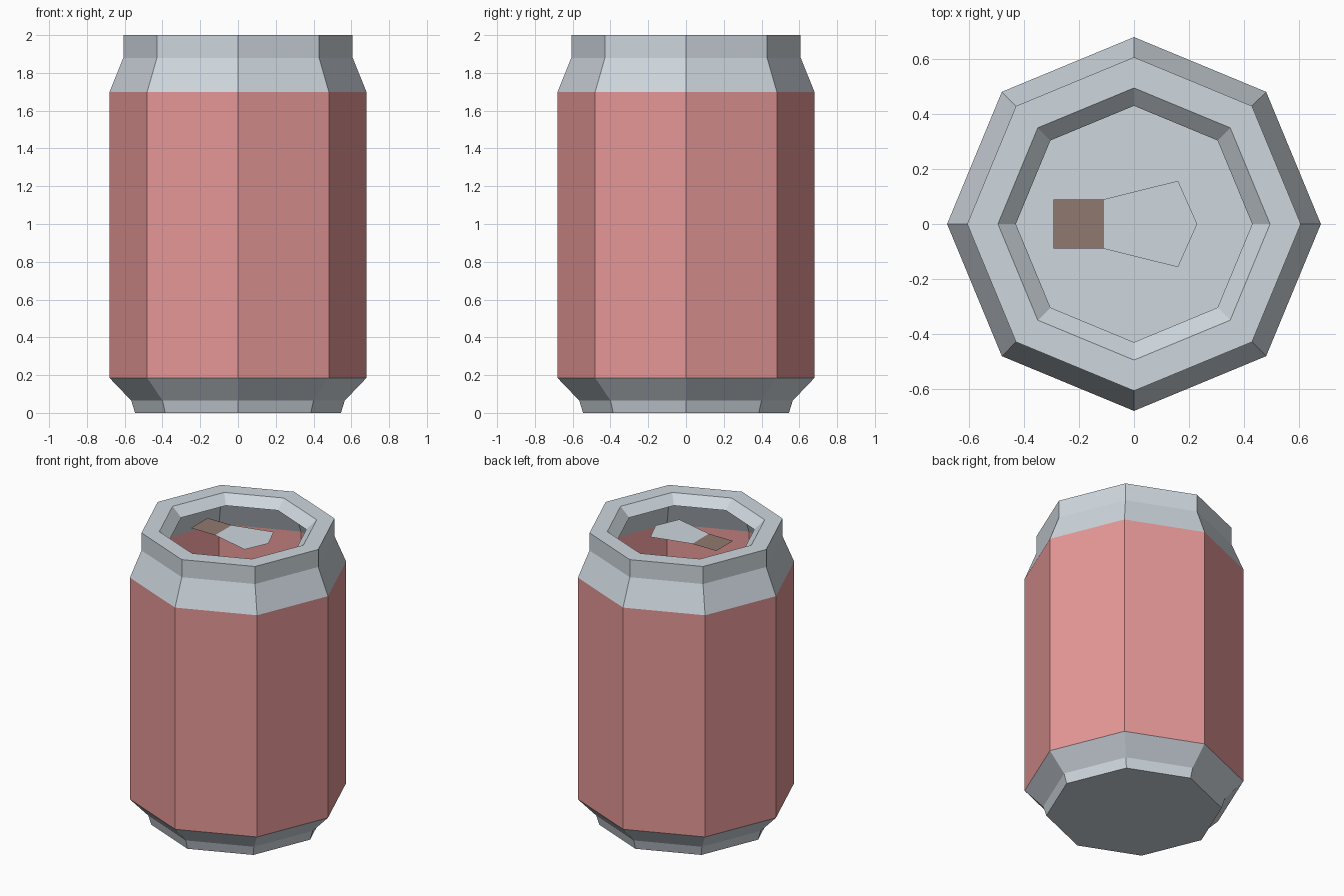
import bpy
import bmesh
from math import cos, sin, pi

cube = bpy.data.objects.get("Cube")
if cube:
    bpy.data.objects.remove(cube, do_unlink=True)

SIDES = 8


def material(name, rgb):
    mat = bpy.data.materials.new(name)
    mat.use_nodes = True
    colour = (*rgb, 1)
    mat.diffuse_color = colour
    mat.node_tree.nodes["Principled BSDF"].inputs["Base Color"].default_value = colour
    return mat


metal = material("pale metal", (0.62, 0.68, 0.73))
red = material("red paint", (0.79, 0.31, 0.31))
brown = material("brown opening", (0.28, 0.19, 0.16))


def finish(name, bm, *mats):
    mesh = bpy.data.meshes.new(name)
    bm.to_mesh(mesh)
    bm.free()
    for mat in mats:
        mesh.materials.append(mat)
    obj = bpy.data.objects.new(name, mesh)
    bpy.context.collection.objects.link(obj)
    return obj


def ring(bm, radius, z):
    angles = [2 * pi * i / SIDES for i in range(SIDES)]
    return [bm.verts.new((radius * cos(a), radius * sin(a), z)) for a in angles]


def turned(name, profile, mat, close_bottom=False):
    """Sweep a (radius, height) profile around the upright axis."""
    bm = bmesh.new()
    rings = [ring(bm, r, z) for r, z in profile]
    for low, high in zip(rings, rings[1:]):
        for i in range(SIDES):
            j = (i + 1) % SIDES
            bm.faces.new((low[i], low[j], high[j], high[i]))
    if close_bottom:
        bm.faces.new(rings[0][::-1])
    return finish(name, bm, mat)


def plate(name, outline, z, mat):
    """Flat sheet, mirrored across the x axis from one half outline."""
    bm = bmesh.new()
    mirrored = [(x, -y) for x, y in outline if y > 0]
    points = mirrored + outline[::-1]
    bm.faces.new([bm.verts.new((x, y, z)) for x, y in points])
    return finish(name, bm, mat)


# Can shell: closed base, painted wall, neck with an open inward-sloping rim
turned("base", [(0.545, 0), (0.565, 0.065), (0.68, 0.185)], metal, close_bottom=True)
turned("painted_wall", [(0.68, 0.185), (0.68, 1.7)], red)
turned("neck_and_rim", [(0.68, 1.7), (0.607, 1.88), (0.607, 2),
                        (0.495, 2), (0.43, 1.94)], metal)

# Pull tab and drinking opening
plate("pull_tab", [(-0.11, 0.09), (0.16, 0.157), (0.23, 0)], 1.94, metal)
plate("drinking_opening", [(-0.293, 0.09), (-0.11, 0.09)], 1.94, brown)
